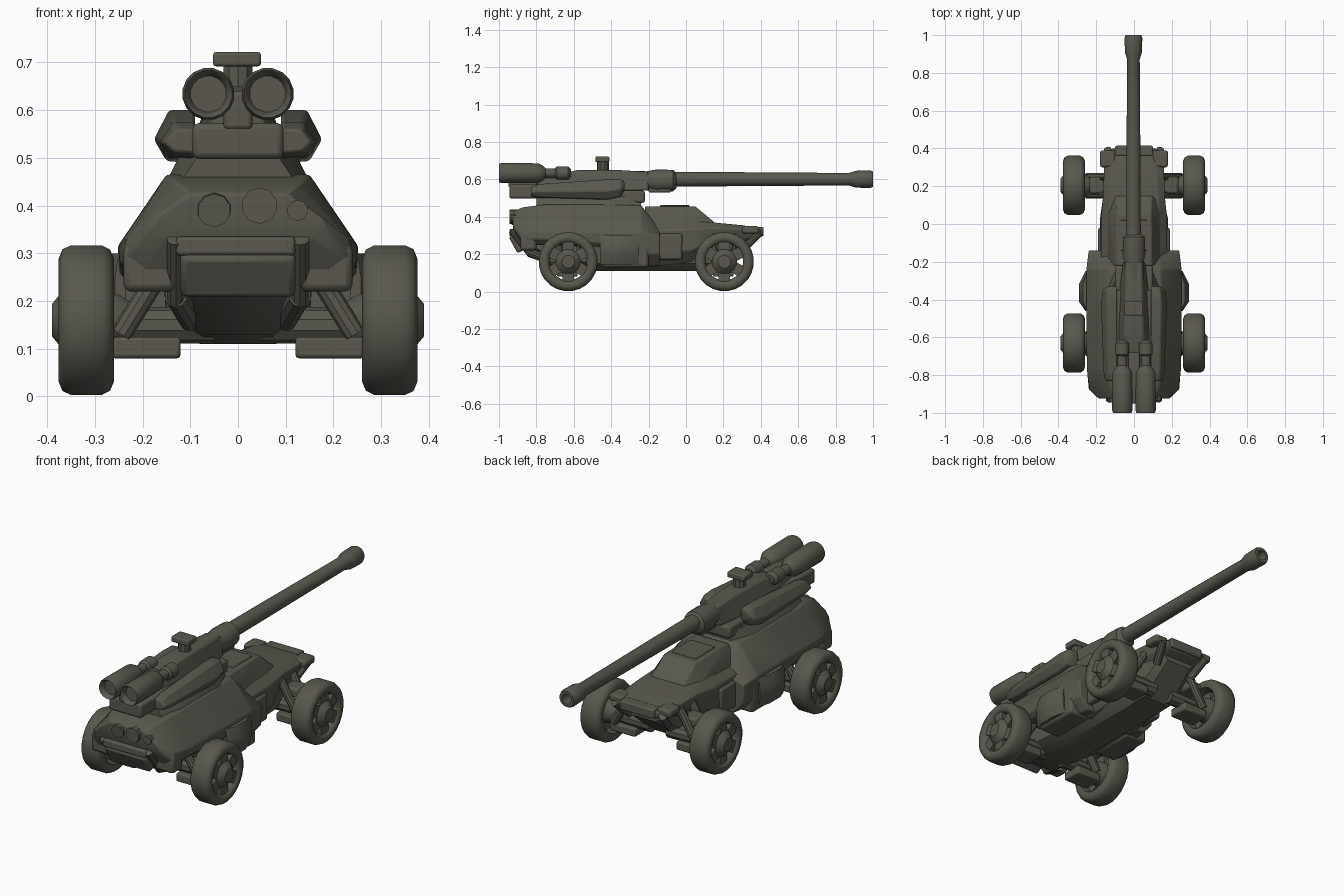
import bpy, bmesh, math
from mathutils import Matrix, Vector

paint = bpy.data.materials.new("dark olive paint")
paint.diffuse_color = (0.1, 0.097, 0.077, 1)


def finish(name, bm, mirror=False, bevel=0, angle=35):
    bmesh.ops.recalc_face_normals(bm, faces=bm.faces[:])
    me = bpy.data.meshes.new(name)
    bm.to_mesh(me)
    bm.free()
    me.materials.append(paint)
    ob = bpy.data.objects.new(name, me)
    bpy.context.collection.objects.link(ob)
    bpy.ops.object.select_all(action='DESELECT')
    ob.select_set(True)
    bpy.context.view_layer.objects.active = ob
    bpy.ops.object.shade_smooth_by_angle(angle=math.radians(angle))
    if bevel:
        b = ob.modifiers.new("bevel", 'BEVEL')
        b.width, b.segments = bevel, 2
    if mirror:
        ob.modifiers.new("mirror", 'MIRROR')
    return ob


def loft(name, rings, **kw):
    bm = bmesh.new()
    vs = [[bm.verts.new(p) for p in r] for r in rings]
    n = len(vs[0])
    for a, b in zip(vs, vs[1:]):
        for i in range(n):
            bm.faces.new((a[i], a[(i + 1) % n], b[(i + 1) % n], b[i]))
    bm.faces.new(vs[0])
    bm.faces.new(vs[-1])
    return finish(name, bm, **kw)


def hull(name, sections, **kw):
    """Sections (y, half profile of (x, z) from top to bottom), made symmetric in x."""
    return loft(name, [[(x, y, z) for x, z in h] + [(-x, y, z) for x, z in reversed(h)]
                       for y, h in sections], **kw)


def box(name, x, y, z, mirror=False, bevel=0.008, tilt=0):
    bm = bmesh.new()
    c = Vector([(a + b) / 2 for a, b in (x, y, z)])
    m = Matrix.Translation(c) @ Matrix.Rotation(tilt, 4, 'X') @ Matrix.Diagonal(
        (x[1] - x[0], y[1] - y[0], z[1] - z[0], 1))
    bmesh.ops.create_cube(bm, size=1, matrix=m)
    return finish(name, bm, mirror, bevel)


def lathe(name, profile, centre, axis, n=24, closed=False, **kw):
    """Turn (position along axis, radius) points about an x or y axis."""
    bm = bmesh.new()
    rings = []
    for t, r in profile:
        ring = []
        for i in range(n):
            a = math.tau * (i + 0.5) / n
            u, w = r * math.cos(a), r * math.sin(a)
            p = (t, centre[0] + u, centre[1] + w) if axis == 'x' else (centre[0] + u, t, centre[1] + w)
            ring.append(bm.verts.new(p))
        rings.append(ring)
    pairs = list(zip(rings, rings[1:])) + ([(rings[-1], rings[0])] if closed else [])
    for a, b in pairs:
        for i in range(n):
            bm.faces.new((a[i], a[(i + 1) % n], b[(i + 1) % n], b[i]))
    if not closed:
        bm.faces.new(rings[0])
        bm.faces.new(rings[-1])
    return finish(name, bm, **kw)


def tube(name, a, b, r1, r2=None, n=10, mirror=True):
    a, b = Vector(a), Vector(b)
    bm = bmesh.new()
    m = Matrix.Translation((a + b) / 2) @ (b - a).to_track_quat('Z', 'Y').to_matrix().to_4x4()
    bmesh.ops.create_cone(bm, cap_ends=True, segments=n, radius1=r1, radius2=r2 or r1,
                          depth=(b - a).length, matrix=m)
    return finish(name, bm, mirror)


# Wheels with spoked rims, axles and suspension
for end, wy in (("rear", -0.63), ("front", 0.205)):
    wz = 0.16
    lathe(end + "_tyre", [(0.265, 0.11), (0.26, 0.13), (0.268, 0.149), (0.285, 0.158), (0.35, 0.158),
                          (0.368, 0.15), (0.376, 0.13), (0.37, 0.11), (0.35, 0.1), (0.29, 0.1)],
          (wy, wz), 'x', closed=True, mirror=True, angle=50)
    lathe(end + "_hub", [(0.21, 0.03), (0.25, 0.055), (0.33, 0.07), (0.358, 0.07), (0.37, 0.06),
                         (0.39, 0.035), (0.39, 0.01)], (wy, wz), 'x', n=12, mirror=True)
    bm = bmesh.new()
    for i in range(6):
        m = Matrix.Translation((0.335, wy, wz)) @ Matrix.Rotation(math.tau * i / 6, 4, 'X') @ \
            Matrix.Translation((0, 0, 0.082)) @ Matrix.Diagonal((0.055, 0.06, 0.055, 1))
        bmesh.ops.create_cube(bm, size=1, matrix=m)
    finish(end + "_spokes", bm, mirror=True)
    tube(end + "_axle", (0.05, wy, 0.15), (0.28, wy, 0.15), 0.04, 0.035)
    box(end + "_lower_arm", (0.12, 0.265), (wy - 0.06, wy + 0.05), (0.08, 0.125), mirror=True)
    for dy in (-0.05, 0.045):
        tube(end + "_shock", (0.14, wy + dy, 0.3), (0.245, wy + dy, 0.13), 0.022)

# Lower hull
hull("belly", [(-0.84, [(0.12, 0.32), (0.13, 0.26), (0.07, 0.21)]),
               (-0.72, [(0.14, 0.32), (0.13, 0.18), (0.07, 0.13)]),
               (-0.47, [(0.16, 0.32), (0.15, 0.15), (0.08, 0.11)]),
               (0.18, [(0.14, 0.32), (0.12, 0.15), (0.08, 0.11)]),
               (0.35, [(0.12, 0.32), (0.1, 0.28), (0.07, 0.25)])])

# Rear armoured body
hull("rear_body", [(-0.925, [(0.1, 0.425), (0.17, 0.38), (0.19, 0.35), (0.15, 0.33)]),
                   (-0.875, [(0.13, 0.45), (0.235, 0.33), (0.24, 0.28), (0.2, 0.25)]),
                   (-0.76, [(0.15, 0.465), (0.25, 0.315), (0.248, 0.28), (0.22, 0.25)]),
                   (-0.47, [(0.15, 0.465), (0.252, 0.315), (0.248, 0.26), (0.22, 0.24)]),
                   (-0.24, [(0.14, 0.462), (0.252, 0.315), (0.248, 0.2), (0.2, 0.14)]),
                   (-0.14, [(0.13, 0.33), (0.24, 0.3), (0.235, 0.2), (0.18, 0.14)])], bevel=0.006)
box("mid_skirt", (0.12, 0.248), (-0.45, -0.2), (0.13, 0.31), True, 0.015)
hexa = [(0.235, 0.3), (0.27, 0.3), (0.292, 0.25), (0.292, 0.2), (0.265, 0.145), (0.235, 0.145)]
loft("side_tank", [[(0.235 + (x - 0.235) * s, y, z) for x, z in hexa]
                   for y, s in ((-0.46, 0.4), (-0.41, 1), (-0.32, 1), (-0.25, 0.4))], mirror=True)
box("rear_mudguard", (0.13, 0.24), (-0.885, -0.8), (0.22, 0.32), True, 0.015)

# Tail equipment
box("tail_panel", (-0.12, 0.12), (-0.93, -0.84), (0.22, 0.32), tilt=0.5, bevel=0.012)
box("tail_shelf", (-0.13, 0.12), (-0.945, -0.86), (0.295, 0.335))
tube("tail_canister", (0.045, -0.945, 0.4), (0.045, -0.85, 0.4), 0.038, mirror=False)
tube("tail_small_canister", (0.125, -0.935, 0.39), (0.125, -0.84, 0.39), 0.022, mirror=False)
tube("tail_dome", (-0.05, -0.935, 0.39), (-0.05, -0.84, 0.4), 0.035, 0.04, mirror=False)
tube("tail_pipe", (0.13, -0.93, 0.33), (0.13, -0.83, 0.2), 0.02)
tube("tail_pipe_end", (0.13, -0.84, 0.21), (0.1, -0.7, 0.16), 0.024)

# Forward body, cabin and nose
hull("front_body", [(-0.2, [(0.12, 0.38), (0.175, 0.33), (0.185, 0.2), (0.14, 0.13)]),
                    (0.03, [(0.13, 0.375), (0.175, 0.33), (0.18, 0.22), (0.13, 0.16)]),
                    (0.14, [(0.13, 0.37), (0.165, 0.34), (0.15, 0.28), (0.12, 0.24)]),
                    (0.3, [(0.12, 0.355), (0.16, 0.335), (0.14, 0.28), (0.1, 0.26)]),
                    (0.4, [(0.09, 0.335), (0.12, 0.325), (0.11, 0.3), (0.08, 0.29)])], bevel=0.005)
hull("cabin", [(-0.22, [(0.095, 0.455), (0.14, 0.37), (0.14, 0.33)]),
               (0.05, [(0.09, 0.455), (0.135, 0.37), (0.135, 0.33)]),
               (0.15, [(0.09, 0.372), (0.12, 0.355), (0.12, 0.33)])], bevel=0.006)
box("roof_hatch", (-0.07, 0.07), (-0.14, 0.02), (0.45, 0.462), bevel=0.004)
box("front_bumper", (-0.1, 0.1), (0.36, 0.415), (0.295, 0.345))
box("bumper_horn", (0.1, 0.18), (0.3, 0.39), (0.31, 0.35), True, 0.012)
tube("bumper_strut", (0.14, 0.395, 0.315), (0.11, 0.31, 0.23), 0.02)
box("wheel_bracket", (0.15, 0.235), (0.16, 0.25), (0.22, 0.27), True, 0.012)
box("cabin_side_box", (0.15, 0.19), (-0.19, -0.02), (0.17, 0.31), True, 0.012)

# Turret base and side pods
hull("turret_ring", [(-0.8, [(0.08, 0.51), (0.12, 0.45)]), (-0.68, [(0.12, 0.51), (0.15, 0.45)]),
                     (-0.36, [(0.12, 0.51), (0.15, 0.45)]), (-0.24, [(0.08, 0.5), (0.1, 0.45)])])
box("turret_core", (-0.095, 0.095), (-0.945, -0.35), (0.498, 0.573), bevel=0.012)
box("turret_front", (-0.1, 0.1), (-0.4, -0.22), (0.475, 0.54), bevel=0.012)
pod = [(0.09, 1), (0.145, 1), (0.176, 0.45), (0.15, 0.05), (0.09, 0)]
loft("side_pod", [[(0.09 + (x - 0.09) * s, y, lo + (hi - lo) * t) for x, t in pod]
                  for y, s, lo, hi in ((-0.83, 0.75, 0.51, 0.56), (-0.78, 0.85, 0.5, 0.575),
                                       (-0.42, 1, 0.488, 0.6), (-0.35, 0.9, 0.505, 0.6),
                                       (-0.33, 0.6, 0.54, 0.59))], mirror=True, bevel=0.006)

# Gun breech, mantlet and barrel
hull("breech", [(-0.8, [(0.05, 0.6), (0.06, 0.56)]), (-0.68, [(0.06, 0.625), (0.085, 0.55)]),
                (-0.58, [(0.05, 0.65), (0.09, 0.55)]), (-0.36, [(0.045, 0.65), (0.08, 0.54)]),
                (-0.2, [(0.04, 0.64), (0.06, 0.54)])], bevel=0.01)
lathe("mantlet", [(-0.36, 0.045), (-0.3, 0.055), (-0.21, 0.052), (-0.16, 0.062), (-0.07, 0.06), (-0.055, 0.045),
                  (-0.05, 0.036)], (0, 0.593), 'y', n=12)
box("recoil_block", (-0.04, 0.04), (-0.2, -0.08), (0.53, 0.57))
lathe("barrel", [(-0.1, 0.04), (0.3, 0.038), (0.87, 0.034), (0.91, 0.046), (0.985, 0.048), (1.0, 0.042),
                 (1.0, 0.026), (0.93, 0.022)], (-0.003, 0.601), 'y', n=16)

# Twin recoil cylinders at the back, with hollow ends
lathe("rear_cylinder", [(-0.97, 0.038), (-0.995, 0.045), (-1.0, 0.05), (-0.985, 0.055), (-0.79, 0.053),
                        (-0.765, 0.04), (-0.75, 0.026), (-0.7, 0.026), (-0.69, 0.036), (-0.63, 0.036),
                        (-0.615, 0.02)], (0.062, 0.634), 'y', n=16, mirror=True)
box("cylinder_bridge", (-0.03, 0.03), (-0.95, -0.68), (0.56, 0.64))

# Sight on top
tube("sight_stem", (0, -0.445, 0.63), (0, -0.445, 0.7), 0.032, mirror=False)
box("sight_head", (-0.052, 0.048), (-0.485, -0.41), (0.692, 0.722), bevel=0.006)
